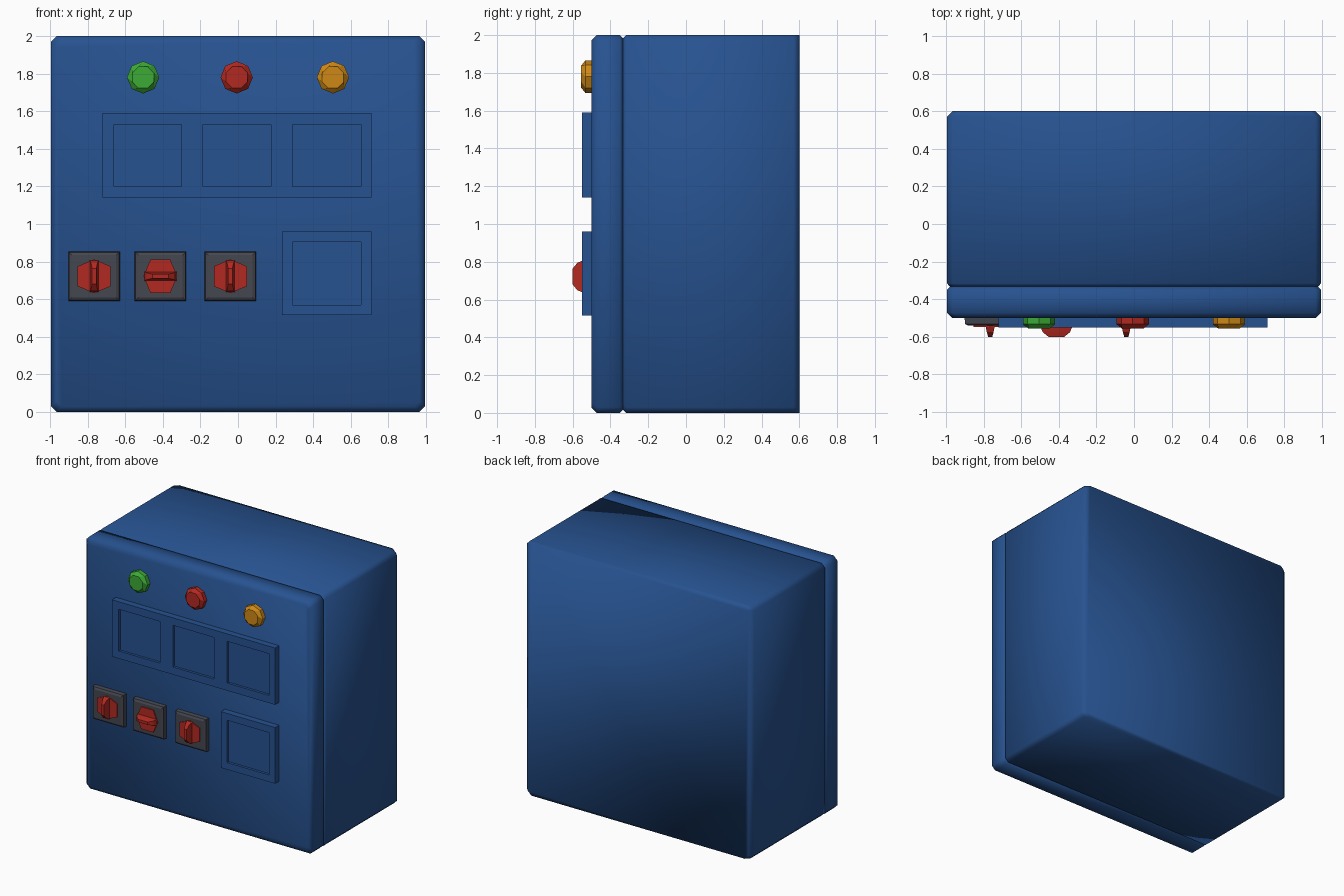
import bpy, bmesh, math

if "Cube" in bpy.data.objects:
    bpy.data.objects.remove(bpy.data.objects["Cube"])


def material(name, rgb):
    m = bpy.data.materials.new(name)
    m.diffuse_color = (*rgb, 1)
    m.use_nodes = True
    m.node_tree.nodes["Principled BSDF"].inputs["Base Color"].default_value = m.diffuse_color
    return m


BLUE = material("cabinet blue", (0.02, 0.085, 0.28))
GREY = material("switch grey", (0.06, 0.063, 0.08))
RED = material("signal red", (0.45, 0.022, 0.015))
GREEN = material("signal green", (0.045, 0.40, 0.035))
AMBER = material("signal amber", (0.62, 0.25, 0.008))


def finish(name, bm, mat, smooth=False):
    bmesh.ops.recalc_face_normals(bm, faces=bm.faces[:])
    me = bpy.data.meshes.new(name)
    for f in bm.faces:
        f.smooth = smooth
    bm.to_mesh(me)
    bm.free()
    me.materials.append(mat)
    ob = bpy.data.objects.new(name, me)
    bpy.context.collection.objects.link(ob)
    return ob


def loft(name, sections, mat, smooth=False):
    """Skin a list of (y, [(x, z), ...]) cross-sections and cap both ends."""
    bm = bmesh.new()
    rings = [[bm.verts.new((x, y, z)) for x, z in pts] for y, pts in sections]
    n = len(rings[0])
    for a, b in zip(rings, rings[1:]):
        for i in range(n):
            j = (i + 1) % n
            bm.faces.new((a[i], a[j], b[j], b[i]))
    bm.faces.new(rings[0])
    bm.faces.new(rings[-1])
    return finish(name, bm, mat, smooth)


def rect(cx, cz, hx, hz):
    return [(cx - hx, cz - hz), (cx + hx, cz - hz), (cx + hx, cz + hz), (cx - hx, cz + hz)]


def chamfered(ix=0.0, iz=0.0, c=0.03):
    """Cabinet outline with cut corners, inset by ix and iz."""
    w, h = 0.995 - ix, 1.0 - iz
    p = [(w, h - c), (w - c, h), (c - w, h), (-w, h - c),
         (-w, c - h), (c - w, -h), (w - c, -h), (w, c - h)]
    return [(x, z + 1) for x, z in p]


def ring(cx, cz, r, n, phase=0.0):
    return [(cx + r * math.cos(math.tau * (i + phase) / n),
             cz + r * math.sin(math.tau * (i + phase) / n)) for i in range(n)]


# Cabinet body and door, meeting in a V groove
loft("cabinet_body", [(-0.333, chamfered(0.016, 0.016)), (-0.316, chamfered()),
                      (0.57, chamfered()), (0.6, chamfered(0.03, 0))], BLUE, True)
loft("cabinet_door", [(-0.5, chamfered(0.028, 0.028)), (-0.472, chamfered()),
                      (-0.35, chamfered()), (-0.333, chamfered(0.016, 0.016))], BLUE, True)


def window_frame(name, xs, zs):
    """Raised plate; every odd grid cell is a recessed window."""
    bm = bmesh.new()
    v = [[bm.verts.new((x, -0.55, z)) for z in zs] for x in xs]
    windows = []
    for i in range(len(xs) - 1):
        for j in range(len(zs) - 1):
            f = bm.faces.new((v[i][j], v[i + 1][j], v[i + 1][j + 1], v[i][j + 1]))
            if i % 2 and j % 2:
                windows.append(f)
    edges = [e for e in bm.edges if e.is_boundary]
    ext = bmesh.ops.extrude_edge_only(bm, edges=edges)["geom"]
    for g in ext:
        if isinstance(g, bmesh.types.BMVert):
            g.co.y = -0.498
    bm.normal_update()
    bmesh.ops.inset_individual(bm, faces=windows, thickness=0.0, depth=-0.02)
    finish(name, bm, BLUE)


# Meter frames
window_frame("triple_meter_frame",
             [-0.72, -0.66, -0.30, -0.185, 0.175, 0.29, 0.655, 0.71], [1.14, 1.20, 1.53, 1.59])
window_frame("single_meter_frame", [0.235, 0.29, 0.655, 0.71], [0.515, 0.57, 0.905, 0.96])

# Indicator lamps
for name, x, mat in (("green_lamp", -0.505, GREEN), ("red_lamp", -0.007, RED),
                     ("amber_lamp", 0.505, AMBER)):
    loft(name, [(-0.495, ring(x, 1.78, 0.086, 8)), (-0.533, ring(x, 1.78, 0.086, 8)),
                (-0.556, ring(x, 1.78, 0.062, 8, 0.5))], mat)

# Rotary switches: grey base, hexagonal dial, tapered grip
HEX = [(0.09, 0), (0.053, 0.088), (-0.053, 0.088), (-0.09, 0), (-0.053, -0.088), (0.053, -0.088)]
Z = 0.722
for k, (x, upright) in enumerate(((-0.765, True), (-0.413, False), (-0.041, True)), 1):
    def turn(pts):
        return [(x - b, Z + a) if upright else (x + a, Z + b) for a, b in pts]
    loft(f"switch_base_{k}", [(-0.495, rect(x, Z, 0.137, 0.131)),
                              (-0.532, rect(x, Z, 0.133, 0.127)),
                              (-0.54, rect(x, Z, 0.117, 0.112))], GREY)
    loft(f"switch_dial_{k}", [(-0.535, turn(HEX)), (-0.548, turn(HEX))], RED)
    loft(f"switch_grip_{k}", [(-0.545, turn(rect(0, 0, 0.085, 0.024))),
                              (-0.575, turn(rect(0, 0, 0.073, 0.018))),
                              (-0.60, turn(rect(0, 0, 0.042, 0.011)))], RED)
